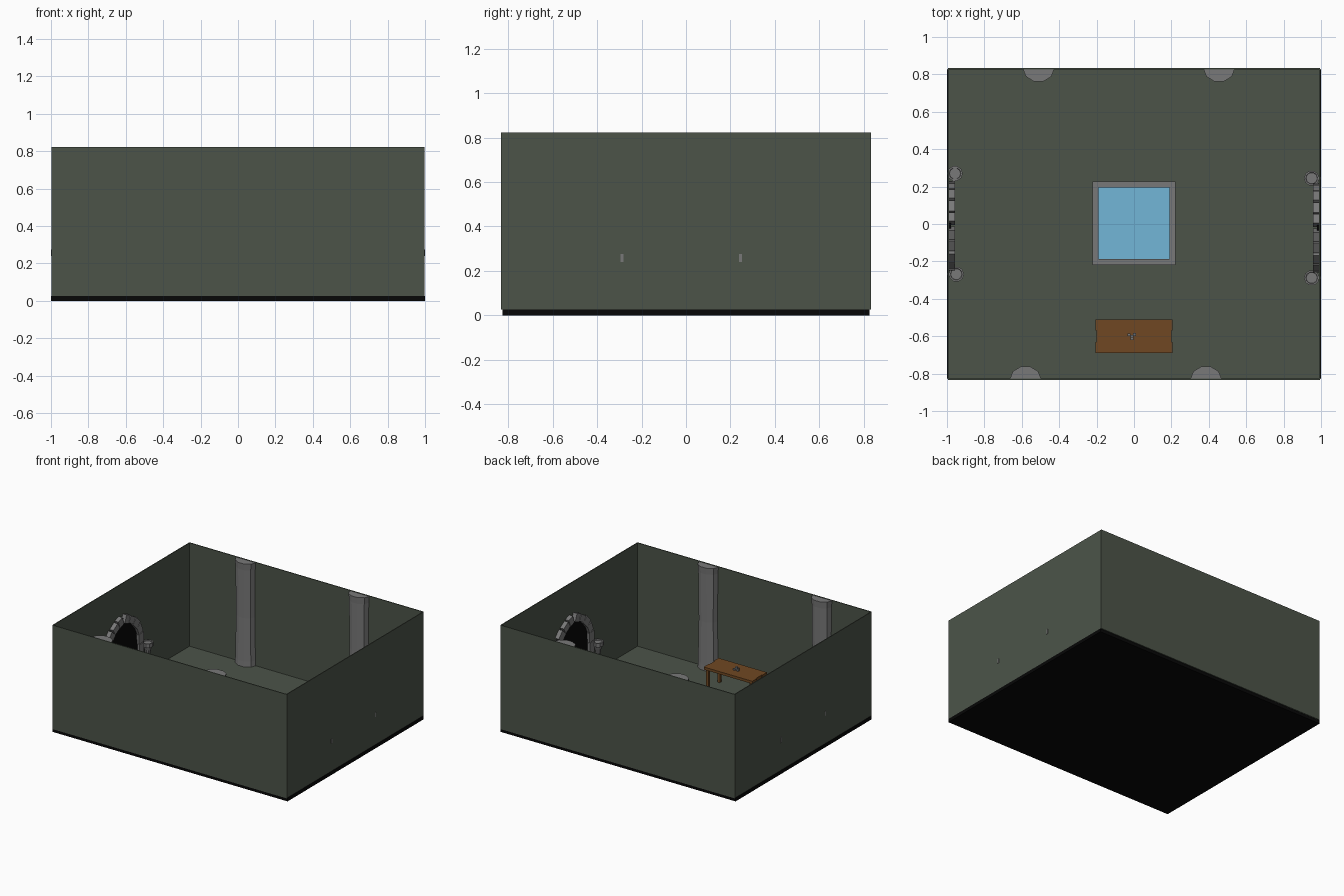
import bpy, bmesh, math
from mathutils import Matrix, Vector

if "Cube" in bpy.data.objects:
    bpy.data.objects.remove(bpy.data.objects["Cube"])


def material(name, rgb):
    m = bpy.data.materials.new(name)
    m.diffuse_color = (*rgb, 1)
    m.use_nodes = True
    m.node_tree.nodes["Principled BSDF"].inputs["Base Color"].default_value = m.diffuse_color
    return m


GREEN = material("dark_green_plaster", (0.072, 0.088, 0.066))
BLACK = material("black", (0.002, 0.002, 0.002))
STONE = material("grey_stone", (0.19, 0.19, 0.19))
WOOD = material("brown_wood", (0.16, 0.064, 0.016))
WATER = material("blue_water", (0.17, 0.47, 0.68))


def finish(bm, name, mat):
    bmesh.ops.recalc_face_normals(bm, faces=bm.faces)
    me = bpy.data.meshes.new(name)
    bm.to_mesh(me)
    bm.free()
    me.materials.append(mat)
    ob = bpy.data.objects.new(name, me)
    bpy.context.collection.objects.link(ob)
    return ob


def add_box(bm, lo, hi, rot=None):
    """Box between two corners, optionally rotated about its centre."""
    lo, hi = Vector(lo), Vector(hi)
    m = Matrix.Translation((lo + hi) / 2) @ (rot or Matrix()) @ Matrix.Diagonal((*(hi - lo), 1))
    bmesh.ops.create_cube(bm, size=1, matrix=m)


def box(name, lo, hi, mat):
    bm = bmesh.new()
    add_box(bm, lo, hi)
    return finish(bm, name, mat)


def loft(bm, rings):
    """Skin a list of equally long closed rings and cap both ends."""
    vs = [[bm.verts.new(p) for p in r] for r in rings]
    n = len(vs[0])
    for a, b in zip(vs, vs[1:]):
        for i in range(n):
            j = (i + 1) % n
            bm.faces.new((a[i], a[j], b[j], b[i]))
    bm.faces.new(vs[0])
    bm.faces.new(vs[-1])


# Room shell: black slab, green floor and four thin walls
H = 0.823
box("base_slab", (-1, -0.826, 0), (1, 0.826, 0.026), BLACK)
box("floor", (-0.99, -0.826, 0.024), (0.99, 0.826, 0.029), GREEN)
for s, n in ((-1, "front"), (1, "back")):
    box(n + "_wall", (-0.995, min(s * 0.826, s * 0.833), 0.025),
        (0.995, max(s * 0.826, s * 0.833), H), GREEN)
for s, n in ((-1, "left"), (1, "right")):
    box(n + "_wall", (min(s * 0.99, s * 0.996), -0.83, 0.025),
        (max(s * 0.99, s * 0.996), 0.83, H), GREEN)

# Half pillars set against the front and back walls
for x, s in ((-0.58, -1), (0.385, -1), (-0.51, 1), (0.455, 1)):
    bm = bmesh.new()
    rings = []
    for z, k in ((0.027, 1.0), (0.07, 0.97), (0.4, 0.9), (0.77, 0.95), (0.82, 1.0)):
        rings.append([(x + 0.084 * k * math.cos(a), s * (0.83 - 0.071 * k * math.sin(a)), z)
                      for a in (math.pi * i / 5 for i in range(6))])
    loft(bm, rings)
    finish(bm, "wall_pillar", STONE)

# Pool: square stone rim around the water
bm = bmesh.new()
for s in (-1, 1):
    add_box(bm, (-0.222, min(s * 0.19, s * 0.224), 0.027), (0.222, max(s * 0.19, s * 0.224), 0.09))
    add_box(bm, (min(s * 0.19, s * 0.222), -0.19, 0.027), (max(s * 0.19, s * 0.222), 0.19, 0.09))
rim = finish(bm, "pool_rim", STONE)
water = box("pool_water", (-0.19, -0.19, 0.027), (0.19, 0.19, 0.075), WATER)
rim.location.y = water.location.y = 0.004

# Table: three planks on four legs with a small knob on top
bm = bmesh.new()
for i, e in enumerate((0.206, 0.2, 0.206)):
    add_box(bm, (-e, -0.69 + i * 0.06, 0.18), (e, -0.63 + i * 0.06, 0.2))
finish(bm, "table_top", WOOD)
bm = bmesh.new()
for x in (-0.185, 0.185):
    for y in (-0.67, -0.53):
        add_box(bm, (x - 0.01, y - 0.01, 0.027), (x + 0.01, y + 0.01, 0.185))
finish(bm, "table_legs", WOOD)
bm = bmesh.new()
for dx, dy, h in ((0, 0, 0.025), (-0.015, 0.008, 0.012), (0.013, 0.009, 0.012), (0, -0.014, 0.012)):
    add_box(bm, (dx - 0.019, dy - 0.607, 0.198), (dx - 0.003, dy - 0.593, 0.2 + h))
finish(bm, "table_trinket", STONE)

# Stone doorways on the side walls, with black openings
PATH = [(0.21, 0.03), (0.21, 0.12), (0.21, 0.21), (0.21, 0.3), (0.205, 0.38),
        (0.175, 0.45), (0.125, 0.505), (0.065, 0.54), (0.012, 0.56)]
for s, n, yc in ((-1, "left", -0.01), (1, "right", -0.02)):
    xa, xb = sorted((s * 0.958, s * 0.993))
    bm = bmesh.new()
    for side in (-1, 1):
        for i, (p, q) in enumerate(zip(PATH, PATH[1:])):
            y, z = side * (p[0] + q[0]) / 2, (p[1] + q[1]) / 2
            dy, dz = side * (q[0] - p[0]), q[1] - p[1]
            half, w = math.hypot(dy, dz) / 2 - 0.003, 0.026 + 0.004 * (i % 2)
            add_box(bm, (xa, yc + y - w, z - half), (xb, yc + y + w, z + half),
                    Matrix.Rotation(math.atan2(-dy, dz), 4, 'X'))
    finish(bm, n + "_door_stones", STONE)
    outline = [(yc + y, z) for y, z in PATH] + [(yc - y, z) for y, z in reversed(PATH)]
    bm = bmesh.new()
    loft(bm, [[(s * x, y, z) for y, z in outline] for x in (0.978, 0.992)])
    finish(bm, n + "_door_opening", BLACK)

# Wall torch bowls beside the doorways, with brackets through the wall
for x, y in ((-0.957, 0.27), (-0.95, -0.268), (0.95, 0.245), (0.95, -0.288)):
    s = 1 if x > 0 else -1
    bm = bmesh.new()
    rings = []
    for z, r in ((0.16, 0.014), (0.23, 0.024), (0.25, 0.03), (0.255, 0.041),
                 (0.285, 0.041), (0.285, 0.032), (0.277, 0.03)):
        rings.append([(x + r * math.cos(math.tau * i / 10), y + r * math.sin(math.tau * i / 10), z)
                      for i in range(10)])
    loft(bm, rings)
    a, b = sorted((x, s * 0.999))
    add_box(bm, (a, y - 0.006, 0.24), (b, y + 0.006, 0.275))
    finish(bm, "wall_torch", STONE)
